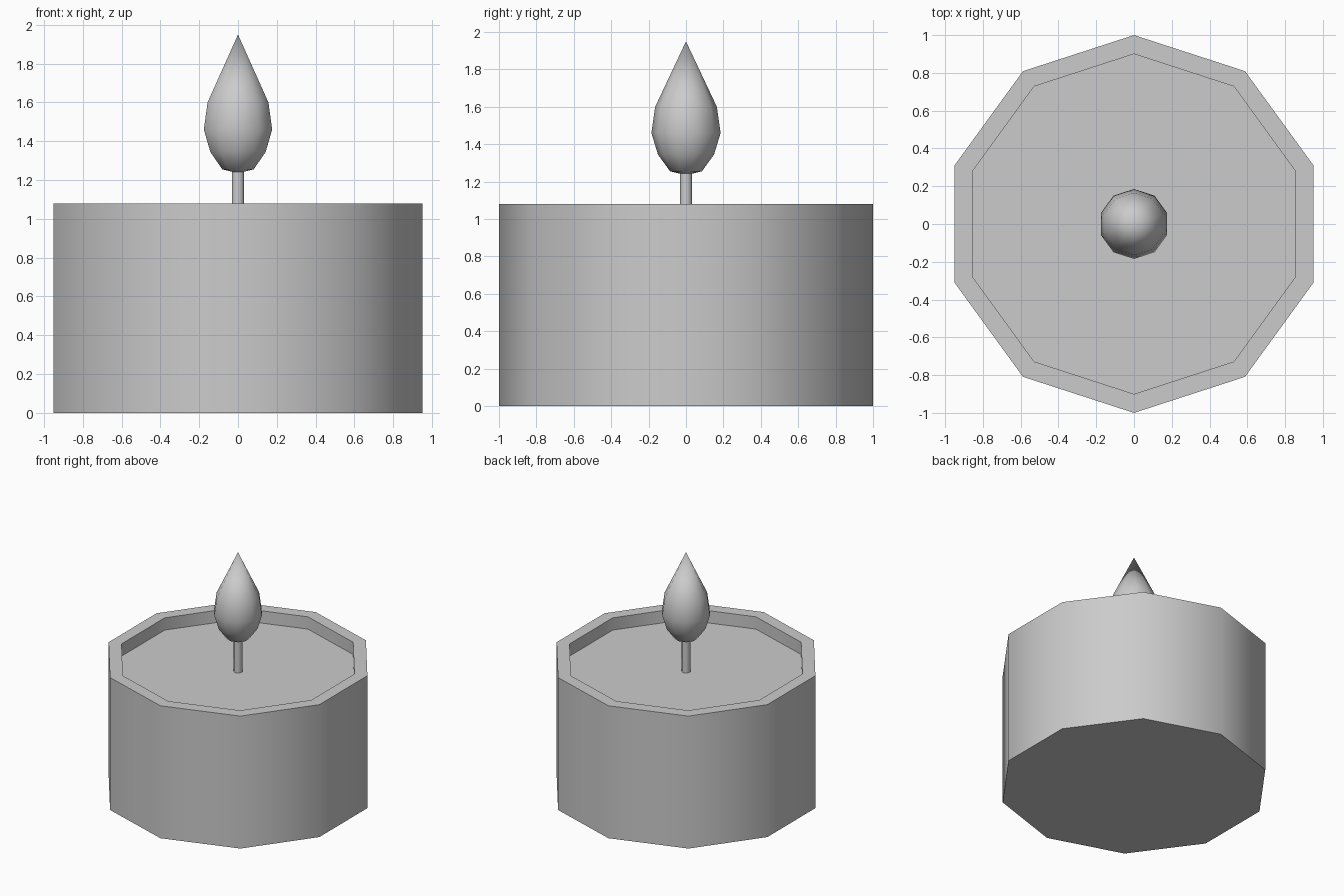
import bpy
import bmesh
from math import pi, sin, cos, radians

if "Cube" in bpy.data.objects:
    bpy.data.objects.remove(bpy.data.objects["Cube"])

SIDES = 10


def lathe(name, profile, smooth_angle):
    """Revolve (radius, z) points, listed bottom to top, into a ten-sided solid."""
    bm = bmesh.new()
    rings = []
    for r, z in profile:
        if r == 0:
            rings.append([bm.verts.new((0, 0, z))])
        else:
            angles = [pi / 2 + 2 * pi * i / SIDES for i in range(SIDES)]
            rings.append([bm.verts.new((r * cos(a), r * sin(a), z)) for a in angles])
    for low, high in zip(rings, rings[1:]):
        for i in range(SIDES):
            j = (i + 1) % SIDES
            if len(low) == 1:
                bm.faces.new((low[0], high[j], high[i]))
            elif len(high) == 1:
                bm.faces.new((low[i], low[j], high[0]))
            else:
                bm.faces.new((low[i], low[j], high[j], high[i]))
    # Open ends become flat caps
    if len(rings[0]) > 1:
        bm.faces.new(rings[0][::-1])
    if len(rings[-1]) > 1:
        bm.faces.new(rings[-1])
    bmesh.ops.recalc_face_normals(bm, faces=bm.faces)
    mesh = bpy.data.meshes.new(name)
    bm.to_mesh(mesh)
    bm.free()
    obj = bpy.data.objects.new(name, mesh)
    bpy.context.collection.objects.link(obj)
    bpy.ops.object.select_all(action='DESELECT')
    obj.select_set(True)
    bpy.context.view_layer.objects.active = obj
    bpy.ops.object.shade_smooth_by_angle(angle=radians(smooth_angle))
    return obj


# Candle body with a raised rim around the sunken top
lathe("candle_body", [(1, 0), (1, 1.08), (0.9, 1.08), (0.9, 0.98)], 40)

# Wick, running up into the flame
lathe("wick", [(0.033, 0.98), (0.033, 1.26)], 40)

# Teardrop flame
lathe("flame", [(0, 1.235), (0.085, 1.255), (0.15, 1.345), (0.185, 1.46),
                (0.165, 1.60), (0, 1.95)], 60)
